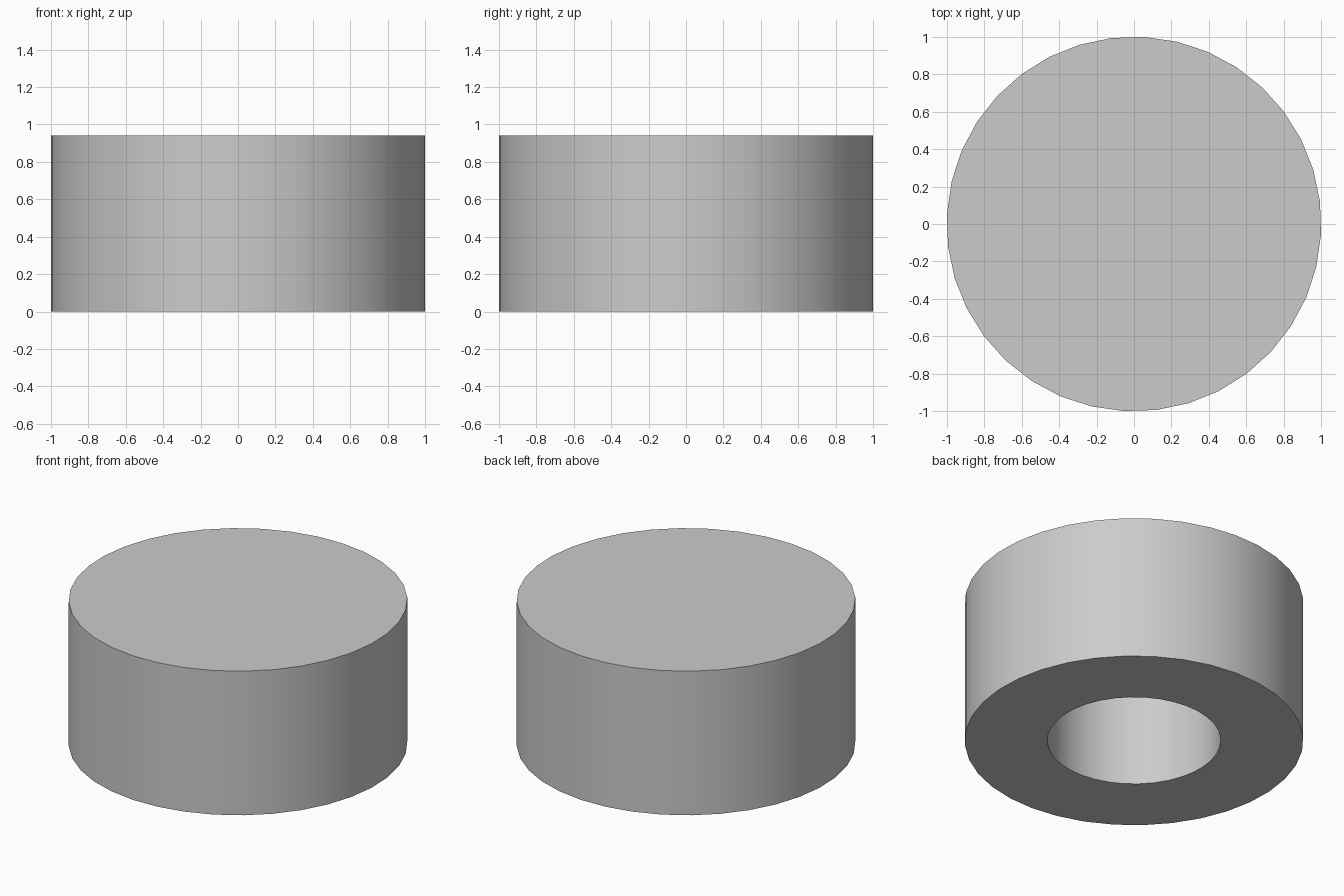
import bpy, bmesh, math

if "Cube" in bpy.data.objects:
    bpy.data.objects.remove(bpy.data.objects["Cube"])

SEGMENTS = 36
PHASE = math.radians(6.87)

# Thick round cap with a blind bore opening in the underside
R_OUT, R_BORE, HEIGHT, BORE_DEPTH = 1.0015, 0.513, 0.94, 0.75
profile = [(R_OUT, HEIGHT), (R_OUT, 0), (R_BORE, 0), (R_BORE, BORE_DEPTH)]

bm = bmesh.new()


def ring(radius, z):
    step = math.tau / SEGMENTS
    return [bm.verts.new((radius * math.cos(PHASE + i * step),
                          radius * math.sin(PHASE + i * step), z))
            for i in range(SEGMENTS)]


# Walls and annular base
rings = [ring(r, z) for r, z in profile]
for a, b in zip(rings, rings[1:]):
    for i in range(SEGMENTS):
        j = (i + 1) % SEGMENTS
        bm.faces.new((a[i], b[i], b[j], a[j]))

# Top disc and bore ceiling
bm.faces.new(rings[0])
bm.faces.new(rings[-1][::-1])
bmesh.ops.recalc_face_normals(bm, faces=bm.faces)

mesh = bpy.data.meshes.new("round_cap")
bm.to_mesh(mesh)
bm.free()
cap = bpy.data.objects.new("round_cap", mesh)
bpy.context.collection.objects.link(cap)

# Smooth walls, crisp rims
bpy.context.view_layer.objects.active = cap
cap.select_set(True)
bpy.ops.object.shade_smooth_by_angle(angle=math.radians(30))
